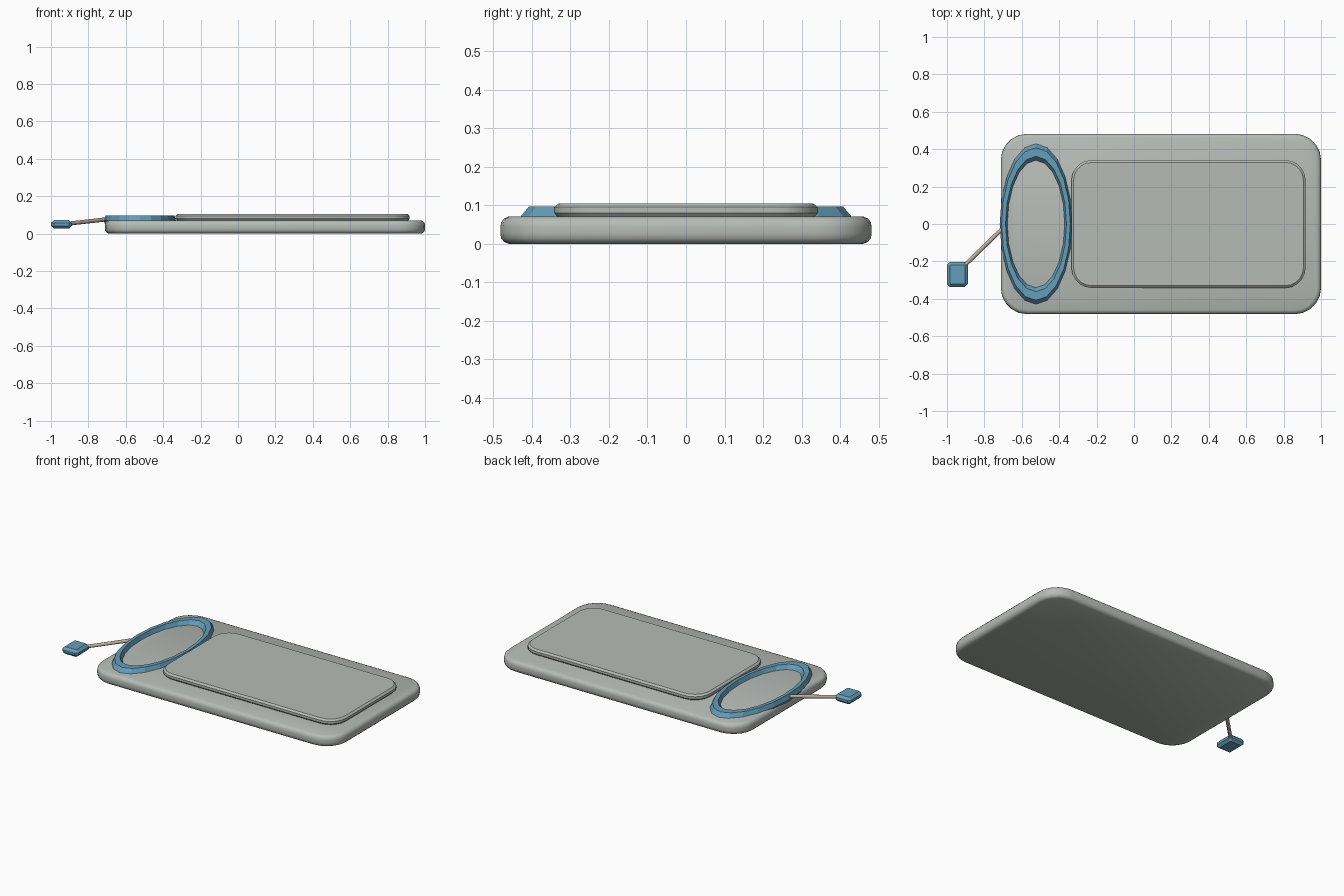
import bpy, bmesh, math
from mathutils import Vector

if "Cube" in bpy.data.objects:
    bpy.data.objects.remove(bpy.data.objects["Cube"])


def material(name, rgb):
    m = bpy.data.materials.new(name)
    m.diffuse_color = (*rgb, 1.0)
    m.use_nodes = True
    m.node_tree.nodes["Principled BSDF"].inputs["Base Color"].default_value = m.diffuse_color
    return m


GREY = material("warm_grey", (0.47, 0.50, 0.47))
BLUE = material("steel_blue", (0.13, 0.34, 0.48))
TAN = material("pale_tan", (0.52, 0.45, 0.36))


def finish(name, bm, mat, smooth_angle=None):
    bmesh.ops.recalc_face_normals(bm, faces=bm.faces)
    mesh = bpy.data.meshes.new(name)
    bm.to_mesh(mesh)
    bm.free()
    mesh.materials.append(mat)
    ob = bpy.data.objects.new(name, mesh)
    bpy.context.collection.objects.link(ob)
    if smooth_angle:
        bpy.ops.object.select_all(action='DESELECT')
        ob.select_set(True)
        bpy.context.view_layer.objects.active = ob
        bpy.ops.object.shade_smooth_by_angle(angle=math.radians(smooth_angle))
    return ob


def outline(x0, x1, y0, y1, radius, segments):
    """Rounded rectangle, counter-clockwise."""
    pts = []
    corners = [(x1 - radius, y1 - radius), (x0 + radius, y1 - radius),
               (x0 + radius, y0 + radius), (x1 - radius, y0 + radius)]
    for q, (cx, cy) in enumerate(corners):
        for i in range(segments + 1):
            a = math.pi / 2 * (q + i / segments)
            pts.append((cx + radius * math.cos(a), cy + radius * math.sin(a)))
    return pts


def bridge(bm, a, b):
    n = len(a)
    for i in range(n):
        bm.faces.new((a[i], a[(i + 1) % n], b[(i + 1) % n], b[i]))


def slab(name, box, radius, segments, layers, mat, smooth_angle=None):
    """Stack of rounded outlines; each layer is (inset, z)."""
    x0, x1, y0, y1 = box
    bm = bmesh.new()
    rings = []
    for inset, z in layers:
        pts = outline(x0 + inset, x1 - inset, y0 + inset, y1 - inset,
                      max(radius - inset, 0.004), segments)
        rings.append([bm.verts.new((x, y, z)) for x, y in pts])
    for a, b in zip(rings, rings[1:]):
        bridge(bm, a, b)
    bm.faces.new(rings[0][::-1])
    bm.faces.new(rings[-1])
    return finish(name, bm, mat, smooth_angle)


# Main body with softly rounded rim
slab("base_body", (-0.712, 1.0, -0.482, 0.482), 0.14, 5,
     [(0.022, 0.0), (0.010, 0.005), (0.002, 0.015), (0.0, 0.027), (0.0, 0.044),
      (0.002, 0.056), (0.010, 0.066), (0.022, 0.071)], GREY, 40)

# Raised panel, chamfered above and below
slab("top_panel", (-0.335, 0.918, -0.342, 0.342), 0.11, 5,
     [(0.012, 0.066), (0.0, 0.080), (0.0, 0.095), (0.012, 0.105)], GREY, 25)

# Oval ring with six-sided section, half sunk in the body
bm = bmesh.new()
STEPS, SIDES = 20, 6
loops = []
for i in range(STEPS):
    a = 2 * math.pi * i / STEPS
    loop = []
    for j in range(SIDES):
        t = 2 * math.pi * j / SIDES
        r = 0.385 + 0.046 * math.cos(t)
        loop.append(bm.verts.new((-0.524 + 0.45 * r * math.cos(a),
                                  r * math.sin(a),
                                  0.069 + 0.032 * math.sin(t))))
    loops.append(loop)
for i in range(STEPS):
    bridge(bm, loops[i], loops[(i + 1) % STEPS])
finish("oval_ring", bm, BLUE)

# Thin cord from the ring to the end block
start, end = Vector((-0.92, -0.235, 0.052)), Vector((-0.69, -0.012, 0.078))
bm = bmesh.new()
bmesh.ops.create_cone(bm, cap_ends=True, segments=8, radius1=0.011,
                      radius2=0.011, depth=(end - start).length)
rot = (end - start).to_track_quat('Z', 'Y').to_matrix()
bmesh.ops.rotate(bm, verts=bm.verts, cent=(0, 0, 0), matrix=rot)
bmesh.ops.translate(bm, verts=bm.verts, vec=(start + end) / 2)
finish("cord", bm, TAN, 50)

# Small chamfered block at the cord's end
slab("end_block", (-1.0, -0.888, -0.337, -0.203), 0.016, 1,
     [(0.016, 0.027), (0.0, 0.042), (0.0, 0.057), (0.016, 0.072)], BLUE)
